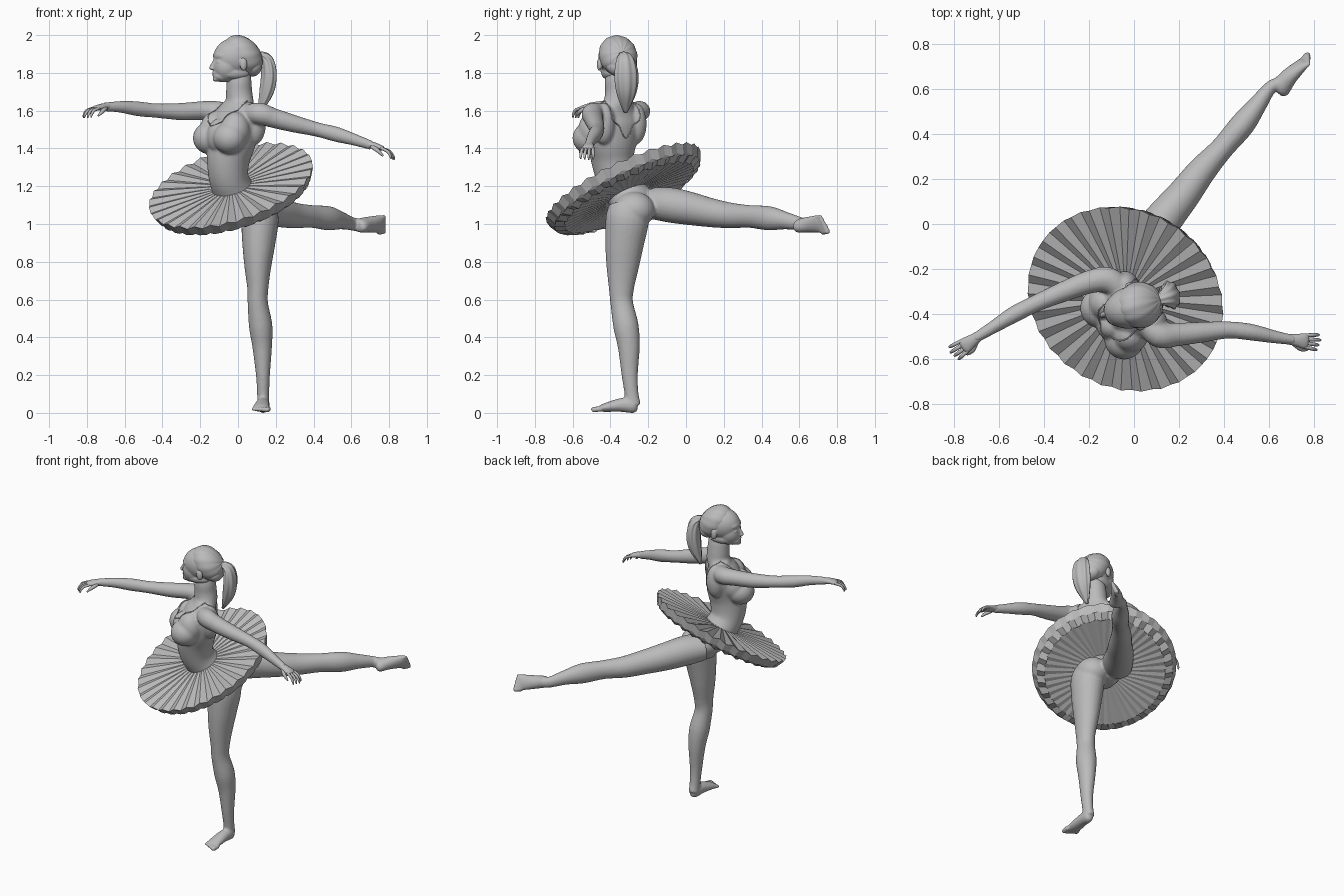
import bpy, bmesh, math
from mathutils import Vector, Matrix
from mathutils.bvhtree import BVHTree

if "Cube" in bpy.data.objects:
    bpy.data.objects.remove(bpy.data.objects["Cube"])

GREY = (.5, .5, .5, 1)
clay = bpy.data.materials.new("clay_grey")
clay.use_nodes = True
clay.diffuse_color = GREY
clay.node_tree.nodes["Principled BSDF"].inputs["Base Color"].default_value = GREY
UP = Vector((0, 0, 1))
CHEST_SIDE = Vector((.61, -.79, 0))
CHEST_FRONT = Vector((-.79, -.61, 0))

def finish(bm, name, voxel=0, smooth=True, relax=5):
    """Turn a bmesh into an object, optionally fusing its parts into one skin."""
    bmesh.ops.recalc_face_normals(bm, faces=bm.faces)
    mesh = bpy.data.meshes.new(name)
    bm.to_mesh(mesh)
    bm.free()
    mesh.materials.append(clay)
    obj = bpy.data.objects.new(name, mesh)
    bpy.context.collection.objects.link(obj)
    if voxel:
        fuse = obj.modifiers.new("fuse", "REMESH")
        fuse.voxel_size = voxel
        fuse.use_smooth_shade = True
        obj.modifiers.new("soften", "SMOOTH").iterations = relax
    if smooth:
        mesh.shade_smooth()
    return obj

def spline(points, steps=5):
    """Catmull-Rom through tuples of any length."""
    pts = [Vector(p) for p in points]
    pts = [pts[0]] + pts + [pts[-1]]
    out = []
    for a, b, c, d in zip(pts, pts[1:], pts[2:], pts[3:]):
        for t in (k / steps for k in range(steps)):
            out.append(b + (c - a) * (t / 2) + (a * 2 - b * 5 + c * 4 - d) * (t * t / 2)
                       + (b * 3 - a - c * 3 + d) * (t ** 3 / 2))
    return out + [pts[-1]]

def bridge(bm, rings):
    for lo, hi in zip(rings, rings[1:]):
        for k in range(len(lo)):
            bm.faces.new((lo[k - 1], lo[k], hi[k], hi[k - 1]))

def tube(bm, points, side, sides=20, ridges=0, depth=0):
    """Loft ellipses along points of (x, y, z, half width along side, half depth)."""
    rows = spline(points)
    centres = [Vector(r[:3]) for r in rows]
    rings = []
    for i, row in enumerate(rows):
        t = (centres[min(i + 1, len(rows) - 1)] - centres[max(i - 1, 0)]).normalized()
        u = (side - t * side.dot(t)).normalized()
        w = t.cross(u)
        rings.append([])
        for a in (math.tau * k / sides for k in range(sides)):
            f = 1 + depth * math.cos(ridges * a)
            rings[-1].append(bm.verts.new(centres[i] + (u * row[3] * math.cos(a) + w * row[4] * math.sin(a)) * f))
    bridge(bm, rings)
    bm.faces.new(rings[0][::-1])
    bm.faces.new(rings[-1])

def ball(bm, centre, radii, frame=Matrix()):
    place = frame @ Matrix.Translation(centre) @ Matrix.Diagonal((*radii, 1))
    return bmesh.ops.create_uvsphere(bm, u_segments=48, v_segments=20, radius=1, matrix=place)["verts"]

def foot(bm, heel, ball_of_foot, across, width, height):
    """Wedge from heel to ball, with five toes fanned along across."""
    heel, front = Vector(heel), Vector(ball_of_foot)
    run = front - heel
    lift = run.cross(across).normalized()
    lift *= 1 if lift.z > 0 else -1
    mid = heel.lerp(front, .45) + lift * height * .15
    tube(bm, [(*(heel - run * .1), width * .35, height * .4), (*heel, width * .7, height),
              (*mid, width * .85, height * .85), (*front, width, height * .5),
              (*(front + run * .1), width * .85, height * .3)], across)
    for i in range(5):
        base = front + across * width * (i - 2) * .43 - lift * height * .1
        tip = base + run * (.36 - .04 * i)
        r = .015 - .0013 * i
        tube(bm, [(*base, r, r), (*base.lerp(tip, .8), r, r), (*tip, r / 2, r / 2)], across, 10)

# Body: torso, neck, arms and legs fused into one skin
bm = bmesh.new()
tube(bm, [(.05, -.26, 1.02, .08, .07), (.03, -.27, 1.1, .12, .1), (-.02, -.32, 1.17, .115, .105),
          (-.05, -.37, 1.25, .105, .105), (-.05, -.39, 1.35, .115, .115), (-.03, -.39, 1.45, .14, .12),
          (-.015, -.375, 1.55, .15, .105), (0, -.365, 1.61, .125, .075), (.008, -.36, 1.65, .08, .072),
          (.006, -.36, 1.7, .068, .07), (.006, -.365, 1.76, .064, .066), (.01, -.365, 1.82, .05, .055)], CHEST_SIDE, 32)
ball(bm, (-.095, -.45, 1.465), (.07, .07, .095))
for sign in (-1, 1):
    centre = Vector((-.097, -.443, 1.455)) + CHEST_SIDE * sign * .088
    ball(bm, centre, (.088, .088, .085))
    ball(bm, centre - CHEST_FRONT * .035 + UP * .04, (.08, .08, .1))
    ball(bm, Vector((0, -.37, 1.53)) + CHEST_SIDE * sign * .105 - CHEST_FRONT * .03, (.06, .06, .11))
# left arm, then right arm
tube(bm, [(.04, -.42, 1.575, .05, .05), (.11, -.49, 1.585, .058, .058), (.19, -.49, 1.56, .052, .052),
          (.3, -.48, 1.53, .046, .046), (.42, -.47, 1.5, .038, .038), (.52, -.48, 1.475, .04, .037),
          (.62, -.5, 1.445, .031, .029), (.71, -.515, 1.415, .024, .022)], UP)
tube(bm, [(-.04, -.31, 1.585, .05, .05), (-.11, -.25, 1.595, .055, .058), (-.19, -.255, 1.6, .05, .052),
          (-.3, -.295, 1.595, .046, .046), (-.43, -.35, 1.6, .038, .038), (-.53, -.4, 1.61, .039, .037),
          (-.62, -.455, 1.62, .031, .029), (-.71, -.51, 1.62, .023, .022)], UP)
# standing leg and hip
ball(bm, (.11, -.275, 1.075), (.1, .11, .095))
tube(bm, [(.1, -.31, 1.1, .09, .1), (.115, -.31, 1.03, .1, .115), (.11, -.325, .9, .088, .103),
          (.105, -.335, .78, .072, .087), (.105, -.342, .66, .056, .067), (.105, -.34, .58, .054, .06),
          (.12, -.318, .46, .062, .067), (.128, -.303, .35, .052, .058), (.132, -.298, .2, .037, .043),
          (.133, -.288, .1, .032, .037), (.133, -.28, .04, .032, .042)], Vector((1, 0, 0)), 24)
foot(bm, (.135, -.275, .042), (.122, -.44, .026), Vector((-1, .1, 0)), .045, .042)
# raised leg
tube(bm, [(.0, -.17, 1.11, .1, .085), (.06, -.08, 1.1, .095, .093), (.13, .02, 1.082, .085, .088),
          (.22, .13, 1.06, .074, .077), (.3, .235, 1.045, .064, .068), (.39, .335, 1.04, .052, .06),
          (.48, .44, 1.03, .055, .064), (.545, .525, 1.018, .042, .047), (.6, .6, 1.002, .03, .036),
          (.635, .62, .995, .03, .036)], Vector((.79, -.61, 0)), 24)
foot(bm, (.645, .597, .99), (.748, .71, 1.0), Vector((.22, -.26, .94)), .05, .045)
body = finish(bm, "body", .0075)

# Head, built in its own turned frame: x forward, y to her left, z up
FACE = Vector((-.965, -.26, 0))
head_frame = Matrix((FACE, UP.cross(FACE), UP)).transposed().to_4x4()
head_frame.translation = (.005, -.365, 1.88)
bm = bmesh.new()
for centre, radii in [((.015, 0, .003), (.122, .093, .104)), ((.066, 0, -.045), (.077, .074, .085)),
                      ((.088, 0, -.095), (.055, .045, .034)), ((.095, 0, .01), (.044, .064, .035)),
                      ((.133, 0, -.079), (.014, .022, .007)), ((.131, 0, -.091), (.013, .019, .007)),
                      ((.128, 0, -.113), (.016, .02, .013)), ((.149, 0, -.057), (.012, .015, .008))]:
    ball(bm, centre, radii, head_frame)
for sign in (-1, 1):
    ball(bm, (.115, sign * .034, -.022), (.018, .018, .011), head_frame)
    ball(bm, (.03, sign * .042, -.08), (.075, .03, .034), head_frame)
    ball(bm, (0, sign * .097, -.035), (.02, .013, .034), head_frame)
nose = [head_frame @ Vector(p) for p in ((.127, 0, 0), (.141, 0, -.032), (.155, 0, -.055))]
tube(bm, [(*p, r, r) for p, r in zip(nose, (.008, .01, .01))], head_frame.col[1].xyz, 12)
finish(bm, "head", .005, relax=3)

# Swept-back hair with combed ridges running to the tie
bm = bmesh.new()
for v in ball(bm, (0, 0, 0), (1, 1, 1)):
    v.co *= 1 + .013 * math.cos(12 * math.atan2(v.co.y, v.co.x))
lean = Matrix()
lean[0][2] = .28
bm.transform(head_frame @ Matrix.Translation((-.02, 0, .012)) @ lean @ Matrix.Diagonal((.101, .102, .107, 1))
             @ Matrix.Rotation(math.radians(-80), 4, "Y"))
ball(bm, (-.07, 0, -.045), (.052, .075, .055), head_frame)
finish(bm, "swept_hair")
bm = bmesh.new()
tube(bm, [(.09, -.34, 1.875, .02, .02), (.125, -.33, 1.89, .03, .022), (.155, -.32, 1.86, .05, .034),
          (.163, -.315, 1.78, .062, .04), (.148, -.315, 1.69, .05, .035), (.11, -.32, 1.59, .01, .008)],
     Vector((-.26, .965, 0)), 48, 8, .07)
finish(bm, "ponytail")

# Hands: flat palm, four drooping fingers and a thumb
def hand(name, wrist, forward, thumb_side):
    bm = bmesh.new()
    wrist, forward, across = Vector(wrist), Vector(forward).normalized(), Vector(thumb_side).normalized()
    def point(f, a, u):
        return wrist + forward * f + across * a + UP * u
    tube(bm, [(*point(-.02, 0, 0), .022, .021), (*point(.02, 0, .002), .027, .018),
              (*point(.06, 0, 0), .034, .014), (*point(.075, 0, -.003), .026, .008)], across)
    for i in range(4):
        a, r = (1.5 - i) * .017, .0085
        reach = .026 + .004 * min(i, 2) - .006 * (i == 3)
        tube(bm, [(*point(.06, a, -.001), r, r), (*point(.07 + reach, a * 1.2, -.008), r, r),
                  (*point(.075 + reach * 1.5, a * 1.3, -.028), r * .8, r * .8),
                  (*point(.075 + reach * 1.65, a * 1.3, -.045), r * .4, r * .4)], across, 10)
    tube(bm, [(*point(.01, .015, -.005), .012, .012), (*point(.045, .036, -.018), .011, .011),
              (*point(.075, .038, -.04), .005, .005)], UP, 10)
    finish(bm, name)

hand("left_hand", (.7, -.513, 1.418), (.96, -.1, -.25), (-.1, -1, 0))
hand("right_hand", (-.7, -.505, 1.62), (-.8, -.55, -.1), (.55, -.8, 0))

# Pleated skirt: folded rim above, gathered lining below
def pleats(name, profile, count, swing):
    bm = bmesh.new()
    bridge(bm, [[bm.verts.new((radius * math.cos(math.pi * k / count), radius * math.sin(math.pi * k / count),
                               height + swing * sign * (-1) ** k)) for k in range(count * 2)]
                for radius, height, sign in profile])
    tilt = UP.rotation_difference(Vector((-.27, -.42, .866))).to_matrix().to_4x4()
    bm.transform(Matrix.Translation((-.038, -.333, 1.203)) @ tilt)
    finish(bm, name, smooth=False)

pleats("skirt", [(.08, 0, .2), (.449, 0, 1), (.425, -.05, 1), (.423, -.052, -1), (.375, -.075, -1)], 30, .008)
pleats("skirt_lining", [(.38, -.07, 1), (.24, -.065, 1), (.09, -.06, .3)], 45, .002)

# Leotard edging snapped onto the skin
bpy.context.view_layer.update()
skin = BVHTree.FromObject(body, bpy.context.evaluated_depsgraph_get())
bm = bmesh.new()
for reach, middle, low in ((.13, .2, 1.53), (-.12, -.14, 1.45)):
    path = [(-.09, 0, 1.66), (-.085, reach, 1.58), (0, middle, low), (.085, reach, 1.58), (.09, 0, 1.66)]
    spots = [Vector((0, -.37, p.z)) + CHEST_SIDE * p.x + CHEST_FRONT * p.y for p in spline(path)]
    tube(bm, [(*skin.find_nearest(s)[0], .003, .003) for s in spots], Vector((.3, .2, .9)), 6)
finish(bm, "leotard_edging")
